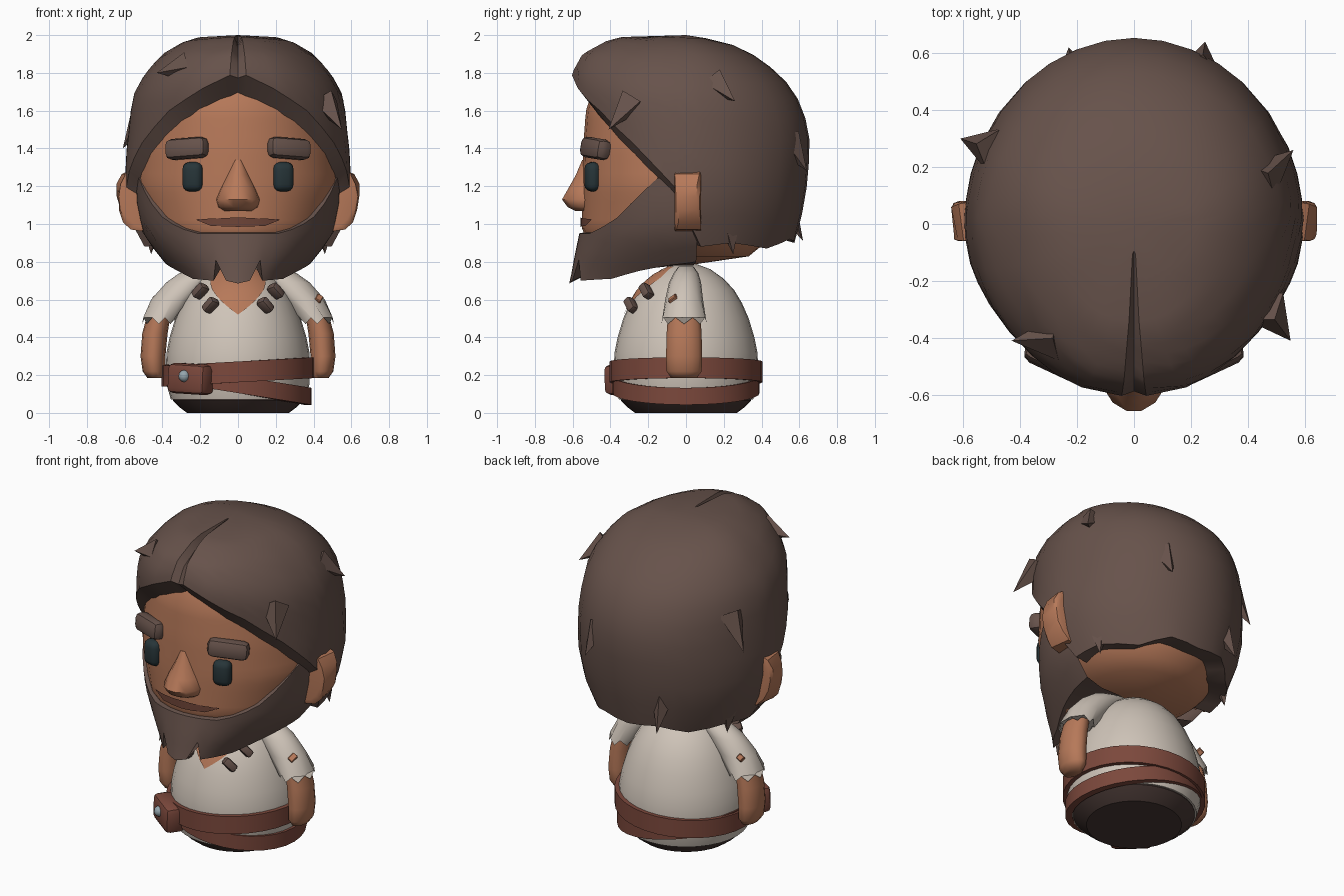
import bpy, bmesh
from math import sin, cos, pi, radians
from mathutils import Vector, Matrix, Euler

if "Cube" in bpy.data.objects:
    bpy.data.objects.remove(bpy.data.objects["Cube"])


def material(name, rgb):
    m = bpy.data.materials.new(name)
    m.diffuse_color = (*rgb, 1)
    m.use_nodes = True
    m.node_tree.nodes["Principled BSDF"].inputs["Base Color"].default_value = m.diffuse_color
    return m


HAIR = material("hair_brown", (0.135, 0.085, 0.07))
SKIN = material("skin", (0.47, 0.19, 0.10))
LIP = material("lip", (0.16, 0.06, 0.04))
SHIRT = material("linen", (0.62, 0.55, 0.48))
LEATHER = material("leather", (0.20, 0.065, 0.045))
DARK = material("dark_brown", (0.065, 0.04, 0.035))
EYE = material("eye_dark", (0.02, 0.035, 0.04))
METAL = material("metal", (0.30, 0.38, 0.42))


def finish(name, bm, mat, angle=35):
    bmesh.ops.remove_doubles(bm, verts=bm.verts, dist=0.0005)
    bmesh.ops.recalc_face_normals(bm, faces=bm.faces)
    me = bpy.data.meshes.new(name)
    bm.to_mesh(me)
    bm.free()
    ob = bpy.data.objects.new(name, me)
    bpy.context.collection.objects.link(ob)
    me.materials.append(mat)
    bpy.ops.object.select_all(action='DESELECT')
    ob.select_set(True)
    bpy.context.view_layer.objects.active = ob
    bpy.ops.object.shade_smooth_by_angle(angle=radians(angle))
    return ob


def interp(table, k):
    table = sorted(table)
    if k <= table[0][0]:
        return table[0][1:]
    for a, b in zip(table, table[1:]):
        if k <= b[0]:
            t = (k - a[0]) / (b[0] - a[0])
            return tuple(p + (q - p) * t for p, q in zip(a[1:], b[1:]))
    return table[-1][1:]


def skin_rows(bm, rows, closed=False):
    vs = [[bm.verts.new(p) for p in r] for r in rows]
    n = len(rows[0])
    for a, b in zip(vs, vs[1:]):
        for i in range(n if closed else n - 1):
            j = (i + 1) % n
            bm.faces.new((a[i], a[j], b[j], b[i]))
    return vs


# Point on a wrapped surface; table rows are z, half width, front depth, back depth
def wrap(table, phi, z, off=0.0):
    w, f, b = interp(table, z)
    a = radians(phi)
    return Vector(((w + off) * sin(a), -((f if cos(a) > 0 else b) + off) * cos(a), z))


def shell_rows(table, phis, top, bot, n, off=0.0, power=1):
    rows = []
    for r in range(n + 1):
        t = (r / n) ** power
        rows.append([wrap(table, p, interp(top, abs(p))[0] * (1 - t) + interp(bot, abs(p))[0] * t, off)
                     for p in phis])
    return rows


def rings(name, secs, mat, n=24, jag=0.0, angle=35):
    bm = bmesh.new()
    rows = []
    for i, (cx, cy, z, rx, ry) in enumerate(secs):
        last = jag if i == len(secs) - 1 else 0
        rows.append([(cx + rx * cos(2 * pi * k / n), cy + ry * sin(2 * pi * k / n),
                      z + last * (k % 2)) for k in range(n)])
    vs = skin_rows(bm, rows, True)
    bm.faces.new(vs[0])
    bm.faces.new(vs[-1])
    return finish(name, bm, mat, angle)


def box(name, loc, size, rot, mat, bevel=0.015, seg=2):
    bm = bmesh.new()
    bmesh.ops.create_cube(bm, size=1)
    bmesh.ops.scale(bm, vec=size, verts=bm.verts)
    bmesh.ops.bevel(bm, geom=bm.edges[:], offset=bevel, segments=seg, profile=0.5, affect='EDGES')
    bm.transform(Matrix.Translation(loc) @ Euler([radians(r) for r in rot]).to_matrix().to_4x4())
    return finish(name, bm, mat)


def tilted_belt(name, cz, slope, r, h):
    bm = bmesh.new()
    rows = []
    for dr, dz in ((-0.04, -h), (0, -h), (0, h), (-0.04, h), (-0.04, -h)):
        rows.append([((r + dr) * cos(2 * pi * k / 32), (r + dr) * sin(2 * pi * k / 32),
                      cz + dz + slope * r * cos(2 * pi * k / 32)) for k in range(32)])
    skin_rows(bm, rows, True)
    return finish(name, bm, LEATHER)


full = [-180 + 12 * i for i in range(31)]

# Head
head = [(0.78, 0, 0, 0), (0.8, 0.24, 0.36, 0.28), (0.85, 0.36, 0.46, 0.37), (0.95, 0.47, 0.55, 0.45),
        (1.2, 0.54, 0.55, 0.5), (1.4, 0.53, 0.545, 0.52), (1.6, 0.5, 0.53, 0.5),
        (1.75, 0.42, 0.48, 0.42), (1.85, 0, 0, 0)]
bm = bmesh.new()
skin_rows(bm, shell_rows(head, full, [(0, 1.85)], [(0, 0.78)], 22))
finish("head", bm, SKIN, 50)

# Hair cap with a bevelled rim meeting the head
hair = [(0.84, 0.47, 0.5, 0.54), (0.92, 0.53, 0.5, 0.585), (1.0, 0.56, 0.5, 0.605), (1.2, 0.6, 0.52, 0.64),
        (1.4, 0.59, 0.56, 0.657), (1.5, 0.578, 0.58, 0.65), (1.6, 0.568, 0.595, 0.62), (1.7, 0.548, 0.612, 0.575),
        (1.8, 0.49, 0.605, 0.49), (1.9, 0.4, 0.55, 0.35), (1.97, 0.28, 0.42, 0.2),
        (1.99, 0.2, 0.34, 0.06), (2.0, 0, 0, 0)]
outer = [(0, 1.81), (20, 1.72), (40, 1.6), (60, 1.43), (75, 1.28), (85, 1.18), (92, 1.0),
         (98, 0.88), (115, 0.9), (140, 0.87), (160, 0.92), (180, 0.9)]
inner = [(0, 1.69), (20, 1.62), (40, 1.51), (60, 1.36), (75, 1.23), (85, 1.13), (92, 0.99),
         (98, 0.89), (115, 0.92), (140, 0.91), (160, 0.95), (180, 0.94)]
half = [5, 20, 30, 40, 50, 60, 68, 75, 85, 92, 98, 106, 115, 127, 140, 150, 160, 170, 180]
cols = [-p for p in reversed(half)] + [0] + half
rows = shell_rows(hair, cols, [(0, 2.0)], outer, 12, power=1.7)
for r in rows[2:]:
    r[len(half)] *= 0.98
rows.append([wrap(head, p, interp(inner, abs(p))[0], -0.01) for p in cols])
bm = bmesh.new()
skin_rows(bm, rows)
finish("hair_cap", bm, HAIR)

# Loose tufts: tip, root
tufts = [((-0.61, 0.3, 1.4), (-0.49, 0.26, 1.6)), ((-0.43, -0.41, 1.8), (-0.27, -0.4, 1.83)),
         ((0.55, -0.41, 1.5), (0.46, -0.29, 1.65)), ((-0.23, 0.62, 0.91), (-0.2, 0.5, 1.15)),
         ((0.25, 0.64, 1.28), (0.23, 0.53, 1.45)), ((0.56, 0.26, 1.65), (0.44, 0.15, 1.75)),
         ((0.46, 0.25, 0.84), (0.45, 0.22, 1.05)), ((-0.46, 0.25, 0.84), (-0.45, 0.22, 1.05))]
for tip, root in tufts:
    d = Vector(tip) - Vector(root)
    bm = bmesh.new()
    bmesh.ops.create_cone(bm, cap_ends=True, segments=4, radius1=0.08, radius2=0, depth=d.length)
    bm.transform(Matrix.Translation((Vector(tip) + Vector(root)) / 2) @ d.to_track_quat('Z', 'Y').to_matrix().to_4x4())
    finish("hair_tuft", bm, HAIR, 20)

# Beard with two notches in its lower edge
beard = [(0.68, 0.29, 0.62, 0.4), (0.72, 0.32, 0.61, 0.42), (0.83, 0.42, 0.59, 0.45),
         (0.95, 0.505, 0.565, 0.5), (1.1, 0.537, 0.557, 0.5), (1.3, 0.548, 0.557, 0.5)]
btop = [(0, 0.95), (28, 0.95), (48, 1.02), (74, 1.24), (90, 1.29)]
bbot = [(0, 0.685), (12, 0.7), (17, 0.81), (25, 0.7), (50, 0.71), (65, 0.75), (80, 0.78), (97, 0.8)]
half = [6, 12, 17, 25, 34, 42, 50, 58, 66, 74, 82, 90, 97]
cols = [-p for p in reversed(half)] + [0] + half
rows = shell_rows(beard, cols, btop, bbot, 6)
rows.insert(0, [wrap(head, p, interp(btop, abs(p))[0] + 0.005, -0.01) for p in cols])
rows.append([Vector((p.x * 0.7, p.y * 0.7, 0.78)) for p in rows[-1]])
rows.append([Vector((p.x * 0.3, p.y * 0.3, 0.8)) for p in rows[-1]])
bm = bmesh.new()
skin_rows(bm, rows)
finish("beard", bm, HAIR)

# Mouth
bm = bmesh.new()
skin_rows(bm, shell_rows(head, [-26, -17, -8, 0, 8, 17, 26], [(0, 1.035), (26, 1.025)],
                         [(0, 0.985), (17, 0.99), (26, 1.02)], 2, 0.008))
finish("mouth", bm, LIP)

# Nose
rings("nose", [(0, -0.52, 1.34, 0.025, 0.03), (0, -0.51, 1.26, 0.06, 0.075), (0, -0.51, 1.19, 0.095, 0.115),
               (0, -0.51, 1.13, 0.12, 0.15), (0, -0.51, 1.09, 0.11, 0.12), (0, -0.51, 1.07, 0.08, 0.08)],
      SKIN, 14, angle=50)

# Paired parts
for s in (-1, 1):
    box("eye", (s * 0.24, -0.495, 1.25), (0.11, 0.08, 0.155), (0, 0, s * 14), EYE, 0.037, 3)
    box("eyebrow", (s * 0.27, -0.48, 1.40), (0.24, 0.09, 0.11), (-8, s * 4, s * 25), HAIR, 0.034)

    bm = bmesh.new()
    bmesh.ops.create_cone(bm, cap_ends=True, segments=14, radius1=1, radius2=1, depth=0.14)
    bm.transform(Matrix.Rotation(pi / 2, 4, 'X'))
    bm.transform(Matrix.Translation((s * 0.535, 0.01, 1.125)) @ Matrix.Rotation(s * 0.16, 4, 'Y')
                 @ Matrix.Diagonal((0.105, 1, 0.165, 1)))
    bmesh.ops.bevel(bm, geom=[e for e in bm.edges if abs(e.verts[0].co.y - e.verts[1].co.y) < 0.01],
                    offset=0.025, segments=2, profile=0.5, affect='EDGES')
    finish("ear", bm, SKIN)

    rings("sleeve", [(s * 0.12, 0, 0.775, 0.08, 0.04), (s * 0.2, 0, 0.74, 0.11, 0.065),
                     (s * 0.265, -0.005, 0.69, 0.115, 0.085), (s * 0.345, -0.01, 0.6, 0.115, 0.1),
                     (s * 0.42, -0.01, 0.47, 0.088, 0.12)], SHIRT, 16, 0.035, 50)
    rings("arm", [(s * 0.41, -0.01, 0.56, 0.06, 0.085), (s * 0.44, -0.01, 0.42, 0.067, 0.095),
                  (s * 0.45, -0.01, 0.3, 0.066, 0.098), (s * 0.445, -0.01, 0.22, 0.06, 0.095),
                  (s * 0.44, -0.01, 0.185, 0.04, 0.07)], SKIN, 14, angle=60)
    for x, y, z in ((0.2, -0.21, 0.645), (0.145, -0.29, 0.57)):
        box("shirt_toggle", (s * x, y, z), (0.085, 0.06, 0.048), (-25, s * 45, s * 30), HAIR, 0.014)
    box("sleeve_patch", (s * 0.425, -s * 0.065, 0.6), (0.035, 0.05, 0.035), (40, s * 30, 0), SKIN, 0.004, 1)

# Shirt body and lower base
prof = [(0.07, 0.355), (0.15, 0.378), (0.25, 0.382), (0.32, 0.378), (0.4, 0.362), (0.5, 0.332), (0.58, 0.297),
        (0.65, 0.255), (0.71, 0.2), (0.76, 0.13), (0.79, 0.05)]
rings("shirt", [(0, 0, z, r, r) for z, r in prof], SHIRT, 32)
rings("base", [(0, 0, z, r, r) for z, r in ((0, 0.27), (0.03, 0.31), (0.065, 0.345), (0.09, 0.345))], DARK, 32)

# Open collar
bm = bmesh.new()
skin_rows(bm, shell_rows([(z, r, r, r) for z, r in prof], range(-48, 49, 8), [(0, 0.775)],
                         [(0, 0.52), (48, 0.72)], 6, 0.007))
finish("open_collar", bm, SKIN)

# Crossed belts, pouch and stud
tilted_belt("upper_belt", 0.217, 0.055, 0.405, 0.055)
tilted_belt("lower_belt", 0.15, -0.16, 0.39, 0.045)
box("belt_pouch", (-0.25, -0.325, 0.18), (0.24, 0.12, 0.16), (0, 3, -35), LEATHER, 0.03)
bm = bmesh.new()
bmesh.ops.create_uvsphere(bm, u_segments=10, v_segments=6, radius=0.032)
bm.transform(Matrix.Translation((-0.285, -0.37, 0.195)))
finish("pouch_stud", bm, METAL)
